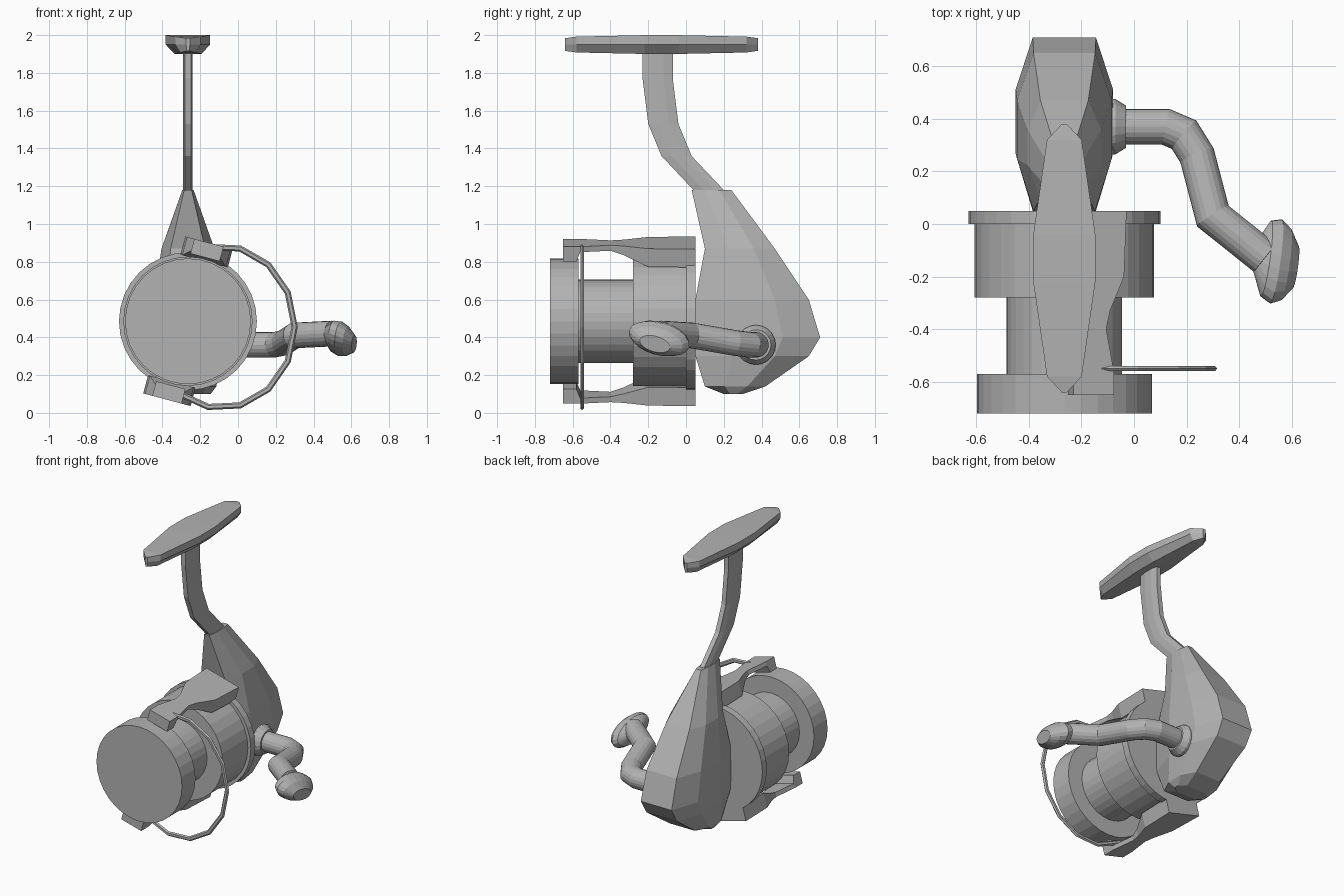
import bpy, bmesh, math
from mathutils import Vector, Matrix

cube = bpy.data.objects.get("Cube")
if cube:
    bpy.data.objects.remove(cube, do_unlink=True)

# The one colour
shade = .45
colour = (shade, shade, shade, 1)
grey = bpy.data.materials.new("plain grey")
grey.use_nodes = True
grey.diffuse_color = colour
grey.node_tree.nodes["Principled BSDF"].inputs["Base Color"].default_value = colour

ROTOR = Vector((-.265, 0, .485))
X, Y, Z = Matrix.Identity(3)


def loft(name, rings):
    """Skin equal-length rings of points into a closed solid."""
    bm = bmesh.new()
    rows = [[bm.verts.new(point) for point in ring] for ring in rings]
    for lower, upper in zip(rows, rows[1:]):
        for i in range(len(lower)):
            bm.faces.new((lower[i - 1], lower[i], upper[i], upper[i - 1]))
    bm.faces.new(rows[0])
    bm.faces.new(rows[-1])
    bmesh.ops.recalc_face_normals(bm, faces=bm.faces)
    mesh = bpy.data.meshes.new(name)
    bm.to_mesh(mesh)
    bm.free()
    mesh.materials.append(grey)
    obj = bpy.data.objects.new(name, mesh)
    bpy.context.collection.objects.link(obj)


def oval(centre, across, along, sides):
    angles = [math.tau * i / sides for i in range(sides)]
    return [centre + across * math.cos(angle) + along * math.sin(angle)
            for angle in angles]


def drum(name, front, back, radius):
    """Cylinder on the rotor axis."""
    loft(name, [oval(ROTOR + Y * y, X * radius, Z * radius, 32)
                for y in (front, back)])


def tube(name, path, radius, sides, up, flatness):
    """Sweep an oval along a path, mitred at the bends."""
    rings = []
    last = len(path) - 1
    for i, point in enumerate(path):
        before = path[max(i, 1)] - path[max(i, 1) - 1]
        after = path[min(i + 1, last)] - path[min(i, last - 1)]
        heading = (before.normalized() + after.normalized()).normalized()
        mitre = 1 / heading.dot(before.normalized())
        side = heading.cross(up).normalized()
        rings.append(oval(point, side * radius * mitre,
                          side.cross(heading) * radius * flatness, sides))
    loft(name, rings)


def housing_ring(height, front, back, half):
    """Eight-sided slice, widest in the middle, with narrower front and back."""
    depth = back - front
    narrow = half * .65
    right = [(narrow, front), (half, front + depth * .33),
             (half, front + depth * .7), (narrow, back)]
    left = [(-x, y) for x, y in reversed(right)]
    return [(ROTOR.x + x, y, height) for x, y in right + left]


# Spool and rotor
drum("spool_lip", -.72, -.57, .333)
drum("spool_core", -.57, -.27, .22)
drum("rotor_cup", -.28, .01, .342)
drum("rotor_rim", 0, .05, .365)

# Gear housing: height, front, back, half width
housing = [housing_ring(*section) for section in (
    (.1, .2, .3, .12), (.14, .1, .42, .15), (.3, .05, .65, .18),
    (.4, .05, .71, .185), (.6, .05, .65, .18), (.87, .1, .47, .14),
    (1.18, .03, .24, .03))]
loft("gear_housing", housing)

# Stem of constant depth along a bent centre line
stem_line = ((1.18, .12), (1.36, -.05), (1.53, -.12), (1.77, -.15), (1.92, -.15))
loft("stem", [housing_ring(z, y - .08, y + .08, .025) for z, y in stem_line])

# Mounting foot, mirrored end to end, thinner and narrower at the tips
foot_half = [(.51, .01), (.45, .066), (.09, .118)]
foot_line = [(-reach, half) for reach, half in foot_half]
foot_line += [(reach, half) for reach, half in reversed(foot_half)]
foot_rings = []
for offset, half in foot_line:
    thick = .032 + half * .15
    section = ((half, thick), (half, 0), (half * .6, -thick))
    mirrored = [(-x, z) for x, z in reversed(section)]
    foot_rings.append([(ROTOR.x + x, offset - .13, 1.95 + z)
                       for x, z in [*section, *mirrored]])
loft("mounting_foot", foot_rings)

# Opposite rotor arms, necked behind the hooked head: y, half width, thickness
arm_line = ((.05, .13, .1), (-.2, .12, .1), (-.33, .065, .05), (-.4, .05, .03),
            (-.56, .08, .03), (-.58, .08, .08), (-.65, .08, .08))
for name, degrees in (("upper_arm", 15), ("lower_arm", 195)):
    turn = Matrix.Rotation(math.radians(degrees), 3, 'Y')
    arm_rings = []
    for y, half, thick in arm_line:
        outer = .43
        corners = ((-half, outer - thick), (half, outer - thick),
                   (half, outer), (-half, outer))
        arm_rings.append([ROTOR + turn @ Vector((x, y, z)) for x, z in corners])
    loft(name, arm_rings)

# Line guide wire: an arc from the upper head round to the lower head
wire_centre = Vector((-.09, -.55, .455))
wire_angles = [math.radians(100 - 25 * i) for i in range(10)]
wire = [wire_centre + X * .39 * math.cos(angle) + Z * .43 * math.sin(angle)
        for angle in wire_angles]
tube("guide_wire", wire, .016, 6, Y, .7)

# Crank with its collar
collar_centre = Vector((-.03, .37, .36))
loft("crank_collar", [oval(collar_centre - X * inset, Y * radius, Z * radius, 20)
                      for inset, radius in ((.08, .105), (.04, .105), (0, .08))])
crank = [collar_centre, Vector((.12, .37, .36)), Vector((.19, .34, .36)),
         Vector((.24, .26, .37)), Vector((.3, .03, .41)), Vector((.5, -.13, .42))]
tube("crank", crank, .068, 20, Z, 1)

# Oval grip, tapered at both ends
grip_start, grip_end = Vector((.465, -.12, .42)), Vector((.615, -.165, .365))
long_axis = Vector((.02, .16, -.045))
short_axis = Vector((.02, .02, .08))
swell = (.4, .9, 1, .85, .5)
loft("grip", [oval(grip_start.lerp(grip_end, i / 4), long_axis * size,
                   short_axis * size, 20) for i, size in enumerate(swell)])
